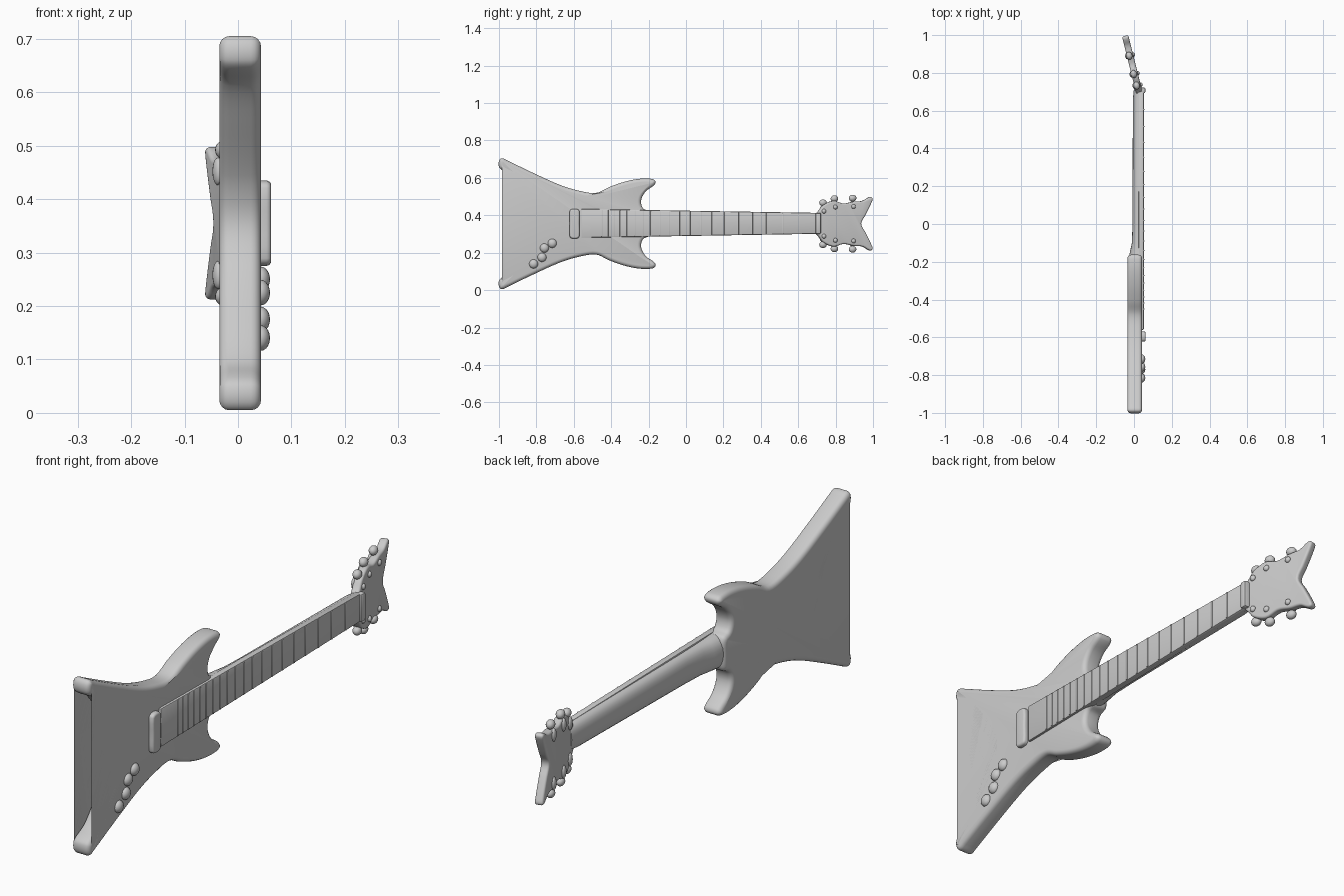
import bpy, bmesh, math
from mathutils import Vector, Matrix

if "Cube" in bpy.data.objects:
    bpy.data.objects.remove(bpy.data.objects["Cube"])

MID = 0.355  # height of the symmetry line

grey = bpy.data.materials.new("grey")
grey.diffuse_color = (0.6, 0.6, 0.6, 1)
grey.use_nodes = True
grey.node_tree.nodes["Principled BSDF"].inputs["Base Color"].default_value = grey.diffuse_color


def finish(name, bm, angle=40):
    bmesh.ops.recalc_face_normals(bm, faces=bm.faces)
    me = bpy.data.meshes.new(name)
    bm.to_mesh(me)
    bm.free()
    me.materials.append(grey)
    ob = bpy.data.objects.new(name, me)
    bpy.context.collection.objects.link(ob)
    bpy.ops.object.select_all(action='DESELECT')
    ob.select_set(True)
    bpy.context.view_layer.objects.active = ob
    bpy.ops.object.shade_smooth_by_angle(angle=math.radians(angle))
    return ob


def smooth_loop(half, steps):
    """Mirror a half outline (y, height) and round it with a closed spline."""
    pts = half + [(y, -h) for y, h in reversed(half) if h > 0]
    pts = [Vector(p) for p in pts]
    n, out = len(pts), []
    for i in range(n):
        a, b, c, d = (pts[(i + k) % n] for k in (-1, 0, 1, 2))
        # tangents limited by the span, so short spans stay tidy
        span = (c - b).length
        m1 = (c - a).normalized() * span
        m2 = (d - b).normalized() * span
        for s in range(steps):
            t = s / steps
            out.append(b * (2*t**3 - 3*t**2 + 1) + m1 * (t**3 - 2*t**2 + t)
                       + c * (3*t**2 - 2*t**3) + m2 * (t**3 - t**2))
    return out


def loft(bm, rings):
    rings = [[bm.verts.new(p) for p in r] for r in rings]
    n = len(rings[0])
    for r, s in zip(rings, rings[1:]):
        for i in range(n):
            bm.faces.new((r[i], r[(i+1) % n], s[(i+1) % n], s[i]))
    bm.faces.new(rings[0])
    bm.faces.new(rings[-1])


def slab(name, half, x0, x1, r, steps=5, matrix=Matrix()):
    """Solid plate with rounded rims from a mirrored outline."""
    loop = smooth_loop(half, steps)
    n = len(loop)
    area = sum(loop[i-1].cross(loop[i]) for i in range(n))
    normals = []
    for i in range(n):
        t = (loop[(i+1) % n] - loop[i-1]).normalized()
        normals.append(Vector((t.y, -t.x)) * (1 if area > 0 else -1))
    arc = [math.radians(a) for a in (0, 22, 45, 67, 90)]
    layers = [(x0 + r - r*math.cos(a), r - r*math.sin(a)) for a in arc]
    layers += [(x1 - r + r*math.cos(a), r - r*math.sin(a)) for a in reversed(arc)]
    rings = []
    for x, off in layers:
        ring = [p - q * off for p, q in zip(loop, normals)]
        rings.append([matrix @ Vector((x, p.x, MID + p.y)) for p in ring])
    bm = bmesh.new()
    loft(bm, rings)
    return finish(name, bm)


def blob(name, centre, size, matrix=Matrix()):
    bm = bmesh.new()
    bmesh.ops.create_uvsphere(bm, u_segments=16, v_segments=10, radius=1)
    bm.transform(matrix @ Matrix.Translation(centre) @ Matrix.Diagonal((*size, 1)))
    return finish(name, bm)


def board(name, y0, y1, w0, w1, x0, x1, bevel):
    """Tapering box along y with softened edges."""
    bm = bmesh.new()
    loft(bm, [[(x, y, MID + 0.002 + s*w) for x, s in
               ((x0, -1), (x0, 1), (x1, 1), (x1, -1))] for y, w in ((y0, w0), (y1, w1))])
    bmesh.ops.bevel(bm, geom=bm.edges[:], offset=bevel, segments=2,
                    profile=0.5, affect='EDGES')
    return finish(name, bm)


# Body with two tail points and two horns
body_half = [(-0.77, 0), (-0.777, 0.04), (-0.80, 0.09), (-0.865, 0.18), (-0.93, 0.257),
             (-0.985, 0.288), (-1.0, 0.305), (-1.0, 0.335), (-0.985, 0.35), (-0.955, 0.338),
             (-0.835, 0.28), (-0.675, 0.208), (-0.57, 0.176), (-0.48, 0.165),
             (-0.41, 0.196), (-0.33, 0.224), (-0.25, 0.24), (-0.185, 0.24),
             (-0.164, 0.228), (-0.168, 0.208), (-0.215, 0.173), (-0.24, 0.125),
             (-0.23, 0.083), (-0.195, 0.062), (-0.19, 0)]
slab("body", body_half, -0.035, 0.043, 0.019)

# Neck: half-round back, thicker where it meets the body
bm = bmesh.new()
rings = []
for y, back, w in ((-0.30, -0.030, 0.068), (-0.19, -0.029, 0.068), (-0.15, -0.022, 0.066),
                   (-0.10, -0.011, 0.064), (0.0, -0.008, 0.062), (0.66, -0.006, 0.055),
                   (0.72, 0.0, 0.052)):
    ring = []
    for k in range(13):
        a = math.pi * k / 12
        c, s = math.cos(a), math.sin(a)
        ring.append((0.035 + (back - 0.035) * s**0.7 if s > 1e-6 else 0.035,
                     y, MID + 0.002 + w * math.copysign(abs(c)**0.8, c)))
    rings.append(ring)
loft(bm, rings)
finish("neck", bm)

# Fingerboard, frets and nut
board("fingerboard", -0.56, 0.705, 0.077, 0.056, 0.025, 0.052, 0.006)
for i in range(20):
    y = 0.70 - 1.6 * (1 - 2 ** (-(i + 1) / 12)) * 1.05
    w = 0.054 + (0.70 - y) * 0.0155
    board("fret", y - 0.004, y + 0.004, w, w, 0.048, 0.0545, 0.002)
board("nut", 0.692, 0.722, 0.056, 0.056, 0.015, 0.060, 0.007)

# Pickup
slab("pickup", [(-0.622, 0), (-0.622, 0.066), (-0.611, 0.078),
                (-0.581, 0.078), (-0.57, 0.066), (-0.57, 0)], 0.03, 0.062, 0.009, 3)

# Control knobs
for y, z in ((-0.715, 0.25), (-0.757, 0.225), (-0.77, 0.175), (-0.815, 0.14)):
    blob("control_knob", (0.042, y, z), (0.018, 0.024, 0.024))

# Headstock, tilted backwards, with a notched end
tilt = Matrix.Translation((0.028, 0.70, 0)) @ Matrix.Rotation(math.radians(14), 4, 'Z')
head_half = [(-0.01, 0), (-0.01, 0.045), (0.01, 0.07), (0.035, 0.10), (0.09, 0.122),
             (0.145, 0.108), (0.20, 0.118), (0.25, 0.122), (0.288, 0.142),
             (0.304, 0.138), (0.302, 0.12), (0.265, 0.045), (0.242, 0)]
slab("headstock", head_half, -0.018, 0.016, 0.009, 4, tilt)

# Tuning pegs and string posts
for side in (-1, 1):
    for y, h in ((0.035, 0.112), (0.098, 0.134), (0.198, 0.137)):
        blob("tuning_peg", (-0.006, y, MID + side*h), (0.017, 0.021, 0.018), tilt)
        blob("tuning_gear", (-0.018, y, MID + side*(h - 0.04)), (0.010, 0.016, 0.026), tilt)
        blob("string_post", (0.016, y, MID + side*(h - 0.045)), (0.010, 0.012, 0.012), tilt)
